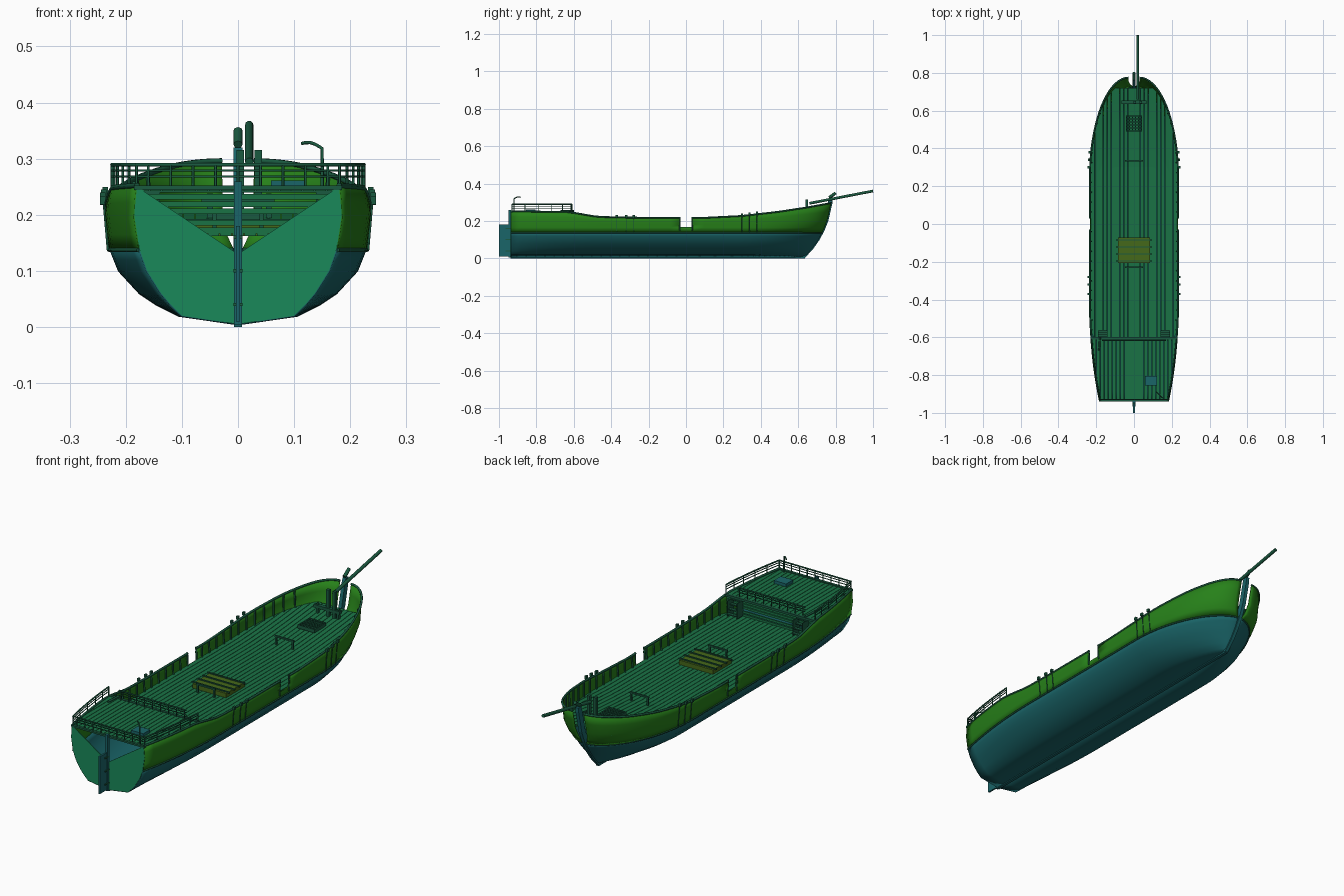
import bpy, bmesh, math

if "Cube" in bpy.data.objects:
    bpy.data.objects.remove(bpy.data.objects["Cube"])


def mat(name, c):
    m = bpy.data.materials.new(name)
    m.diffuse_color = (*c, 1)
    m.use_nodes = True
    m.node_tree.nodes["Principled BSDF"].inputs["Base Color"].default_value = m.diffuse_color
    return m


GREEN = mat("topside_green", (0.02, 0.22, 0.01))
TEAL = mat("bottom_teal", (0.01, 0.13, 0.14))
DECK = mat("deck_green", (0.01, 0.17, 0.06))
TRIM = mat("trim_green", (0.01, 0.10, 0.05))
PALE = mat("transom_green", (0.01, 0.25, 0.10))
OLIVE = mat("hatch_olive", (0.06, 0.14, 0.01))


def lerp_table(t, x):
    if x <= t[0][0]:
        return t[0][1]
    for (a, u), (b, v) in zip(t, t[1:]):
        if x <= b:
            return u + (v - u) * (x - a) / (b - a)
    return t[-1][1]


def mesh(name, verts, faces, m, thick=0, smooth=False):
    me = bpy.data.meshes.new(name)
    me.from_pydata(verts, [], faces)
    me.materials.append(m)
    if smooth:
        me.shade_smooth()
    ob = bpy.data.objects.new(name, me)
    bpy.context.collection.objects.link(ob)
    if thick:
        s = ob.modifiers.new("thickness", "SOLIDIFY")
        s.thickness, s.offset = thick, 0
    return ob


def boxes(name, items, m):
    """One object made of several boxes, each (centre, size)."""
    bm = bmesh.new()
    for c, s in items:
        for v in bmesh.ops.create_cube(bm, size=1)["verts"]:
            v.co = [c[i] + v.co[i] * s[i] for i in range(3)]
    me = bpy.data.meshes.new(name)
    bm.to_mesh(me)
    bm.free()
    me.materials.append(m)
    bpy.context.collection.objects.link(bpy.data.objects.new(name, me))


def rods(name, paths, r, m, res=1):
    cu = bpy.data.curves.new(name, "CURVE")
    cu.dimensions = "3D"
    cu.bevel_depth, cu.bevel_resolution, cu.use_fill_caps = r, res, True
    for p in paths:
        sp = cu.splines.new("POLY")
        sp.points.add(len(p) - 1)
        for q, co in zip(sp.points, p):
            q.co = (*co, 1)
    cu.materials.append(m)
    bpy.context.collection.objects.link(bpy.data.objects.new(name, cu))


# Hull shape: midship and transom half-breadths by height, stem line, sheer line
MID = [(.005, 0), (.02, .105), (.04, .145), (.06, .175), (.1, .212), (.14, .228), (.2, .235), (.25, .23)]
AFT = [(.005, 0), (.02, .1), (.04, .12), (.06, .137), (.1, .162), (.14, .176), (.2, .185), (.25, .18)]
STEM = [(.005, .63), (.05, .672), (.1, .707), (.15, .733), (.2, .753), (.3, .776)]
SHEER = [(-.935, .252), (-.62, .248), (-.55, .235), (-.47, .222), (-.3, .218), (.1, .217), (.3, .227),
         (.5, .25), (.65, .273), (.78, .297)]
STERN, SHOULDER = -.935, .28


def half(y, z):
    w = lerp_table(MID, z)
    if y < -.45:
        t = min(1, (-.45 - y) / .485) ** 2
        return w + (lerp_table(AFT, z) - w) * t
    if y > SHOULDER:
        t = min(1, (y - SHOULDER) / (lerp_table(STEM, z) - SHOULDER))
        gap = min(w, .004 + .024 * min(1, max(0, (z - .13) / .05)))
        p = .85 - .35 * min(1, z / .18)
        return gap + (w - gap) * (1 - t * t) ** p
    return w


ROWS = [.005, .02, .04, .06, .08, .1, .12, .14]
COLS = [STERN + i * .05 for i in range(18)] + [-.03, .03, .1, .19]
NV = 18


def column_points(k, level):
    """Hull point on column k; level is a height or a fraction above the gate sill."""
    z, f = level
    for _ in range(4):
        if k < len(COLS):
            y = COLS[k]
        else:
            y = SHOULDER + (lerp_table(STEM, z) - SHOULDER) * math.sin((k - len(COLS)) / NV * math.pi / 2)
        if f is not None:
            z = .165 + (lerp_table(SHEER, y) - .165) * f
    return half(y, z), y, z


def shell(name, levels, side, m, gate_row=99):
    n = len(COLS) + NV + 1
    verts = [(side * x, y, z) for l in levels for x, y, z in (column_points(k, l) for k in range(n))]
    faces = [(r * n + k, r * n + k + 1, (r + 1) * n + k + 1, (r + 1) * n + k)
             for r in range(len(levels) - 1) for k in range(n - 1)
             if not (r >= gate_row and k == COLS.index(-.03))]
    mesh(name, verts, faces, m, .004, True)


UPPER = [(.14, None), (.165, 0), (.19, .33), (.2, .66), (.22, 1)]
for s, tag in ((1, "right"), (-1, "left")):
    shell("lower_hull_" + tag, [(z, None) for z in ROWS], s, TEAL)
    shell("bulwark_" + tag, UPPER, s, GREEN, 1)
    n = len(COLS) + NV + 1
    top = [column_points(k, (.22, 1)) for k in range(n)]
    g = COLS.index(-.03) + 1
    rods("cap_rail_" + tag, [[(s * x, y, z) for x, y, z in part] for part in (top[:g], top[g:])], .005, TRIM)
    wale = [column_points(k, (.137, None)) for k in range(n)]
    rods("wale_" + tag, [[(s * (x + .002), y, z) for x, y, z in wale]], .004, TRIM)

# Transom with its V-shaped opening
for s in (1, -1):
    pts = [(s * x, STERN, z) for z, x in AFT] + [(0, STERN, .13)]
    mesh("transom", pts, [tuple(range(len(pts)))], PALE, .004)


def deck_z(y):
    return .165 + .035 * max(0, (y - .25) / .47) ** 1.5


def planks(name, y0, y1, zf, step):
    """Planks cut to the hull outline."""
    verts, faces, seg = [], [], 16
    for i in range(-10, 11):
        b = len(verts)
        for e in (i * step - step / 2 + .001, i * step + step / 2 - .001):
            ok = [y0 + (y1 - y0) * j / 400 for j in range(401)]
            ok = [y for y in ok if half(y, zf(y)) >= abs(e)]
            for j in range(seg + 1):
                y = ok[0] + (ok[-1] - ok[0]) * j / seg
                verts.append((e, y, zf(y)))
        faces += [(b + j, b + seg + 1 + j, b + seg + 2 + j, b + j + 1) for j in range(seg)]
    mesh(name, verts, faces, DECK, .005)


planks("main_deck", -.615, .72, deck_z, .0218)
planks("poop_deck", STERN, -.6, lambda y: .245, .021)
boxes("poop_bulkhead", [((0, -.613, z), (.445, .006, .010)) for z in (.172, .186, .206, .219, .232)], DECK)
boxes("poop_edge_beams", [((0, -.605, .245), (.45, .012, .01)), ((0, -.933, .248), (.37, .012, .008))], TRIM)

# Stem, keel, stern post and rudder
prof = [(y + .008, z) for z, y in STEM] + [(.785, .32), (.765, .32)] + [(y - .018, z) for z, y in reversed(STEM)]
m = len(prof)
mesh("stem_post", [(x, y, z) for x in (-.008, .008) for y, z in prof],
     [tuple(range(m)), tuple(range(2 * m - 1, m - 1, -1))] +
     [(i, (i + 1) % m, m + (i + 1) % m, m + i) for i in range(m)], TEAL)
rods("stem_head", [[(0, .765, .325), (0, .785, .338), (0, .8, .35)]], .008, TRIM, 2)
boxes("keel", [((0, -.15, .006), (.014, 1.575, .012))], TEAL)
boxes("stern_post", [((0, -.942, .132), (.014, .012, .255))], TEAL)
boxes("rudder", [((0, -.975, .095), (.008, .05, .17))], TEAL)
boxes("rudder_hinges", [((0, -.95, z), (.016, .03, .006)) for z in (.04, .1, .16)], TRIM)

# Bowsprit and bitt
rods("bowsprit", [[(.02, .66, .294), (.02, 1, .36)]], .0075, TRIM, 3)
boxes("bowsprit_bitts", [((x, .645, .25), (.014, .014, .13)) for x in (.004, .036)]
      + [((0, .645, .225), (.13, .018, .014)), ((-.05, .645, .215), (.01, .012, .045)),
         ((.055, .645, .215), (.01, .012, .045))], TRIM)

# Poop railing
ys = [-.93, -.86, -.79, -.72, -.66, -.61]
ring = [(half(y, .25), y) for y in ys]
loop = [(-x, y) for x, y in reversed(ring)] + ring
for h, r in ((.268, .002), (.279, .002), (.289, .0035)):
    rods("poop_rail", [[(x, y, h) for x, y in loop],
                       [(-.17, -.615, h), (.17, -.615, h)]], r, TRIM)
posts = loop + [(-.16 + .04 * i, y) for i in range(9) for y in (-.93, -.615)]
rods("poop_rail_posts", [[(x, y, .245), (x, y, .29)] for x, y in posts], .0025, TRIM)

# Bulwark stanchions inside, chain plates outside
ribs, chains, knobs = [], [], []
for s in (1, -1):
    for i in range(24):
        y = -.56 + i * .052
        zt = lerp_table(SHEER, y)
        if abs(y) > .035:
            ribs.append([(s * (half(y, deck_z(y)) - .006), y, deck_z(y)), (s * (half(y, zt) - .006), y, zt)])
    for y in (-.37, -.32, -.28, .3, .34, .38):
        zt = lerp_table(SHEER, y) + .01
        chains.append([(s * (half(y, .14) + .004), y, .135), (s * (half(y, .2) + .005), y, zt)])
        knobs.append(((s * (half(y, .2) + .006), y, zt - .004), (.01, .012, .014)))
    ribs += [[(s * .232, y, .15), (s * .234, y, .222)] for y in (-.033, .033)]
rods("bulwark_stanchions", ribs, .004, TRIM)
rods("chain_plates", chains, .002, TRIM)
boxes("deadeyes", knobs, TRIM)

# Hatches
boxes("main_hatch", [((0, -.14, .175), (.17, .135, .025))], OLIVE)
boxes("main_hatch_battens", [((0, -.195 + i * .0367, .189), (.19, .006, .006)) for i in range(4)], TRIM)
z = deck_z(.53) + .012
boxes("fore_hatch_grating", [((-.04 + i * .016, .532, z), (.005, .085, .016)) for i in range(6)]
      + [((0, .492 + i * .016, z), (.085, .005, .016)) for i in range(6)], TRIM)
boxes("poop_skylight", [((.09, -.83, .254), (.062, .05, .014))], TEAL)

# Pin rails by the mast steps
for y in (.335, -.23):
    z = deck_z(y)
    boxes("pin_rail", [((0, y, z + .04), (.095, .008, .007))]
          + [((x, y, z + .02), (.007, .007, .04)) for x in (-.042, .042)], TRIM)

# Side stairs to the poop, and the bent stern pipe
boxes("poop_stairs", [((s * .165, -.603 + .012 * i, .237 - .018 * i), (.045, .014, .005))
                      for s in (1, -1) for i in range(4)]
      + [((s * .165 + e, -.59, .205), (.004, .045, .07)) for s in (1, -1) for e in (-.024, .024)], TRIM)
arc = [(.15 - .036 * t, -.92 + .035 * t, .318 + .011 * math.sin(t * 2.2)) for t in (0, .15, .35, .6, .85, 1)]
rods("stern_pipe", [[(.15, -.92, .245)] + arc], .003, TRIM, 2)
rods("left_fife_rod", [[(-.185, -.67, .255), (-.18, -.6, .255)]], .005, TRIM)

# Turn the rods into meshes
bpy.ops.object.select_all(action="DESELECT")
curves = [o for o in bpy.context.scene.objects if o.type == "CURVE"]
for o in curves:
    o.select_set(True)
bpy.context.view_layer.objects.active = curves[0]
bpy.ops.object.convert(target="MESH")
